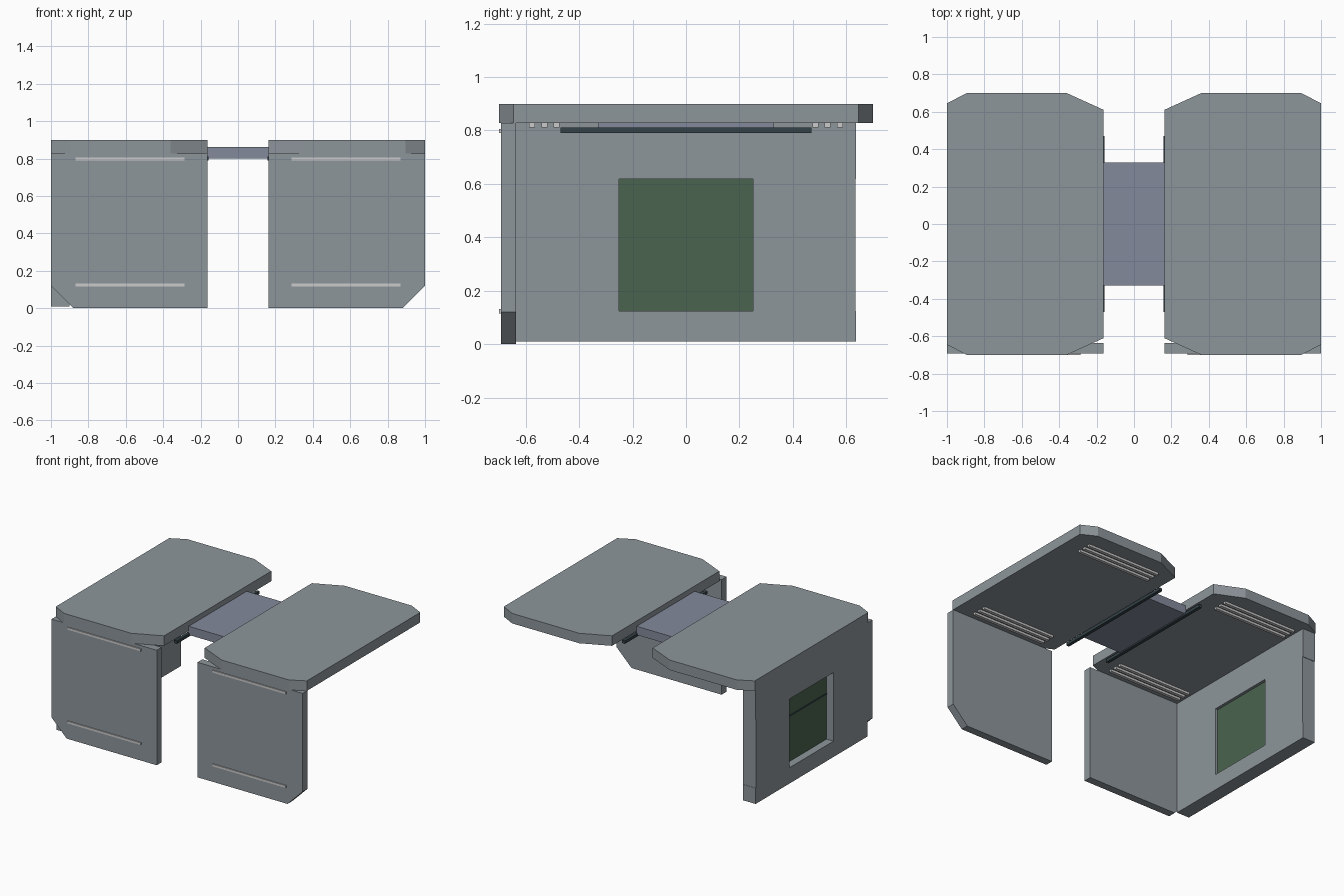
import bpy, bmesh

if "Cube" in bpy.data.objects:
    bpy.data.objects.remove(bpy.data.objects["Cube"])


def material(name, color):
    m = bpy.data.materials.new(name)
    m.diffuse_color = (*color, 1)
    m.use_nodes = True
    m.node_tree.nodes["Principled BSDF"].inputs["Base Color"].default_value = m.diffuse_color
    return m


steel = material("steel_grey", (0.27, 0.305, 0.33))
pale = material("pale_strip", (0.78, 0.80, 0.78))
dark = material("dark_rail", (0.035, 0.055, 0.065))
blue = material("bridge_blue_grey", (0.23, 0.255, 0.33))
green = material("green_glass", (0.07, 0.125, 0.08))


def prism(name, pts, direction, mat=steel):
    """Extrude a flat outline of 3D points along a direction."""
    bm = bmesh.new()
    face = bm.faces.new([bm.verts.new(p) for p in pts])
    ext = bmesh.ops.extrude_face_region(bm, geom=[face])
    verts = [g for g in ext["geom"] if isinstance(g, bmesh.types.BMVert)]
    bmesh.ops.translate(bm, verts=verts, vec=direction)
    bmesh.ops.recalc_face_normals(bm, faces=bm.faces)
    me = bpy.data.meshes.new(name)
    bm.to_mesh(me)
    bm.free()
    me.materials.append(mat)
    ob = bpy.data.objects.new(name, me)
    bpy.context.collection.objects.link(ob)
    return ob


def box(name, x, y, z, mat=steel):
    pts = [(x[0], y[0], z[0]), (x[1], y[0], z[0]),
           (x[1], y[1], z[0]), (x[0], y[1], z[0])]
    return prism(name, pts, (0, 0, z[1] - z[0]), mat)


for s, side in ((-1, "left"), (1, "right")):
    # desk top with clipped corners
    half = [(1, 0.645), (0.895, 0.7), (0.36, 0.7), (0.162, 0.61)]
    outline = half + [(x, -y) for x, y in reversed(half)]
    prism(side + "_desk_top", [(s * x, y, 0.828) for x, y in outline], (0, 0, 0.072))

    # front panel with a clipped outer bottom corner
    panel = [(0.162, 0), (0.88, 0), (1, 0.12), (1, 0.828), (0.162, 0.828)]
    prism(side + "_front_panel", [(s * x, -0.693, z) for x, z in panel], (0, 0.056, 0))

    # pale trim strips on the front panel
    span = (s * 0.285, s * 0.87)
    for z, level in ((0.115, "lower"), (0.79, "upper")):
        box(f"{side}_{level}_front_strip", span, (-0.7, -0.69), (z, z + 0.016), pale)

    # three pale strips under each end of the top
    for e, end in ((-1, "front"), (1, "back")):
        for y in (0.485, 0.53, 0.577):
            box(f"{side}_{end}_underside_strip", span,
                (e * y - 0.011, e * y + 0.011), (0.812, 0.83), pale)

    # dark rail along the inner edge
    box(side + "_rail", (s * 0.157, s * 0.18), (-0.47, 0.47), (0.79, 0.811), dark)

# bridge joining the two desks
box("bridge", (-0.163, 0.163), (-0.33, 0.33), (0.8, 0.862), blue)

# side panel on the left desk, framing a window
wall = (-1, -0.9)
box("side_panel_sill", wall, (-0.637, 0.636), (0.01, 0.124))
box("side_panel_header", wall, (-0.637, 0.637), (0.618, 0.83))
box("side_panel_front_post", wall, (-0.637, -0.25), (0.124, 0.618))
box("side_panel_back_post", wall, (0.25, 0.634), (0.124, 0.618))

# recessed window pane and its dark cross bar
box("window_pane", (-0.945, -0.92), (-0.25, 0.25), (0.124, 0.618), green)
box("window_bar", (-0.95, -0.94), (-0.25, 0.25), (0.447, 0.457), dark)
